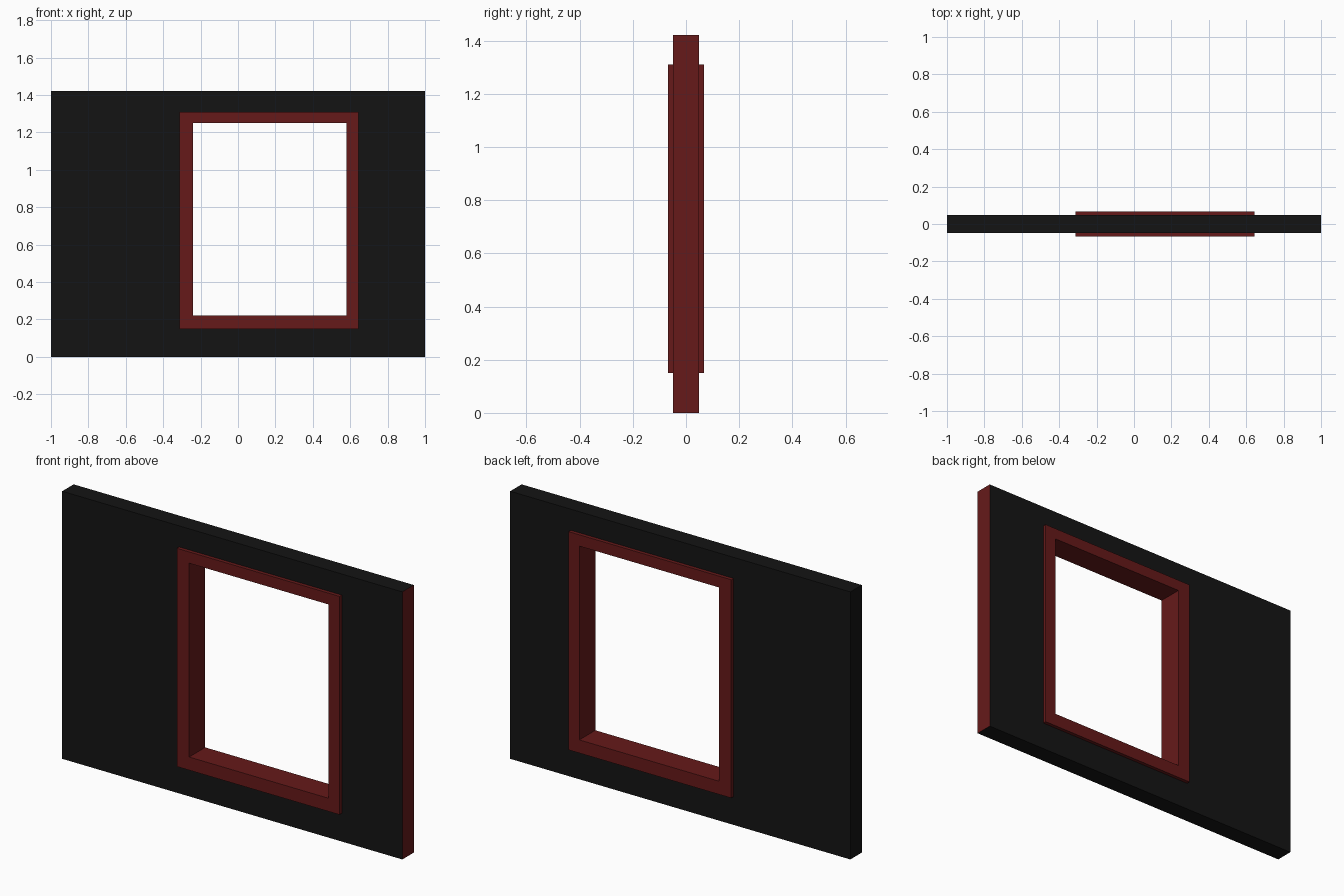
import bpy, bmesh

if "Cube" in bpy.data.objects:
    bpy.data.objects.remove(bpy.data.objects["Cube"])


def material(name, rgb):
    m = bpy.data.materials.new(name)
    m.diffuse_color = (*rgb, 1)
    m.use_nodes = True
    m.node_tree.nodes["Principled BSDF"].inputs["Base Color"].default_value = m.diffuse_color
    return m


def ring_panel(name, outer, inner, depth, mats):
    """Rectangular panel with a rectangular opening; rects are (x0, x1, z0, z1)."""
    bm = bmesh.new()

    def loop(rect, y):
        x0, x1, z0, z1 = rect
        return [bm.verts.new((x, y, z)) for x, z in ((x0, z0), (x1, z0), (x1, z1), (x0, z1))]

    loops = [loop(outer, -depth), loop(inner, -depth), loop(inner, depth), loop(outer, depth)]
    for a, b in zip(loops, loops[1:] + loops[:1]):
        for i in range(4):
            j = (i + 1) % 4
            bm.faces.new((a[i], a[j], b[j], b[i]))
    bmesh.ops.recalc_face_normals(bm, faces=bm.faces)
    mesh = bpy.data.meshes.new(name)
    bm.to_mesh(mesh)
    bm.free()
    for m in mats:
        mesh.materials.append(m)
    obj = bpy.data.objects.new(name, mesh)
    bpy.context.collection.objects.link(obj)
    return obj


black = material("black", (0.007, 0.007, 0.007))
red = material("dark_red", (0.133, 0.01, 0.01))

frame_outer = (-0.313, 0.644, 0.15, 1.31)
opening = (-0.24, 0.58, 0.22, 1.25)

# Wall panel, with its right end painted red
wall = ring_panel("wall", (-1, 1, 0, 1.422), frame_outer, 0.048, [black, red])
for face in wall.data.polygons:
    if face.center.x > 0.99:
        face.material_index = 1

# Window frame, standing proud on both sides
ring_panel("window_frame", frame_outer, opening, 0.067, [red])
